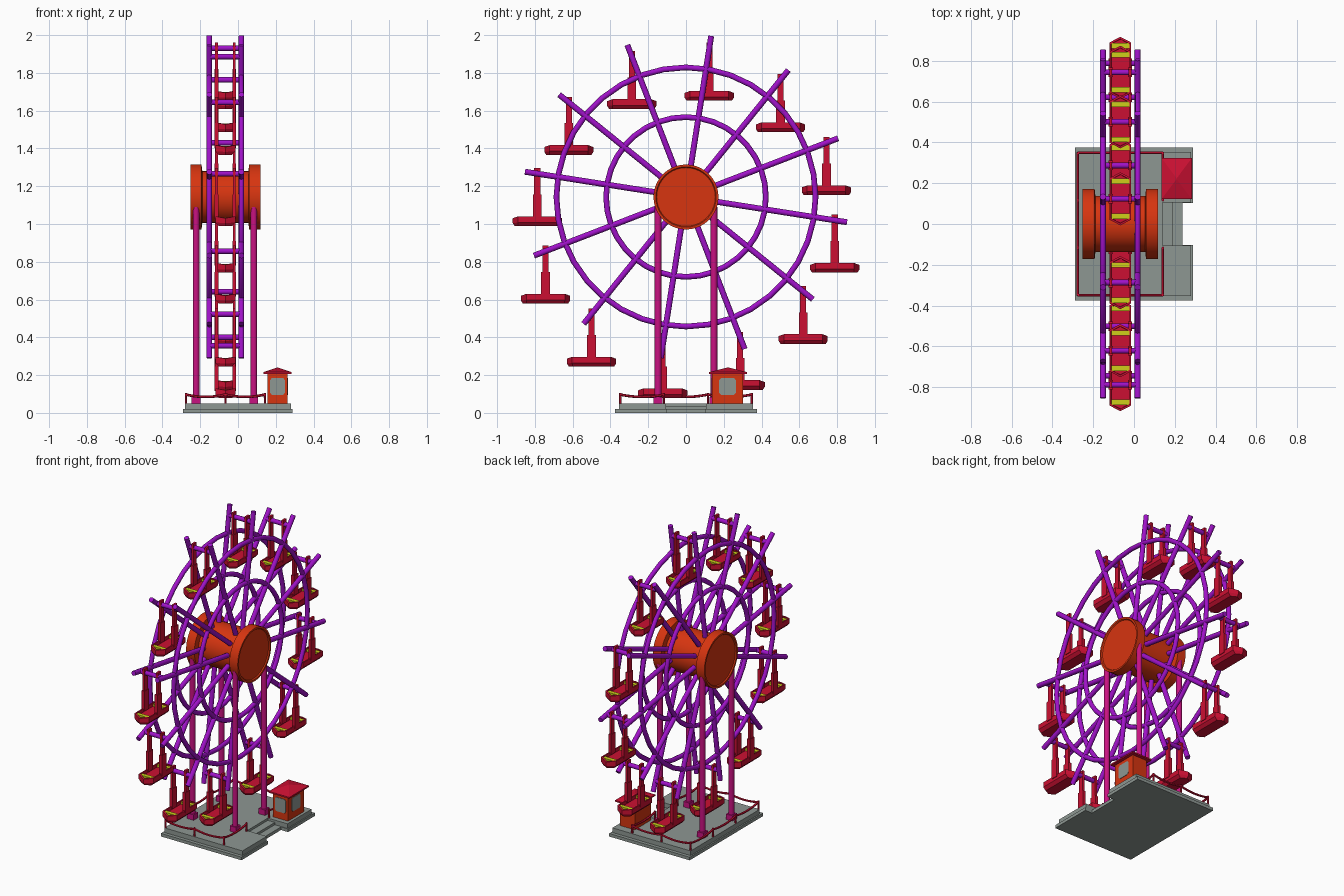
import bpy, bmesh, math
from mathutils import Vector, Matrix

if "Cube" in bpy.data.objects:
    bpy.data.objects.remove(bpy.data.objects["Cube"])


def material(name, rgb):
    m = bpy.data.materials.new(name)
    m.diffuse_color = (*rgb, 1)
    m.use_nodes = True
    m.node_tree.nodes["Principled BSDF"].inputs["Base Color"].default_value = m.diffuse_color
    return m


PURPLE = material("purple", (0.35, 0.006, 0.58))
RED = material("red", (0.60, 0.005, 0.032))
ORANGE = material("orange", (0.68, 0.035, 0.005))
MAGENTA = material("magenta", (0.58, 0.006, 0.22))
GREY = material("grey", (0.27, 0.31, 0.29))
YELLOW = material("yellow", (0.62, 0.62, 0.01))

CX, CZ = -0.067, 1.143            # wheel centre
SIDES = (CX - 0.085, CX + 0.085)  # planes of the two wheel frames
ANGLES = [math.radians(81.1 + 30 * k) for k in range(12)]


def finish(name, bm, mat, smooth=False):
    bmesh.ops.recalc_face_normals(bm, faces=bm.faces)
    me = bpy.data.meshes.new(name)
    bm.to_mesh(me)
    bm.free()
    me.materials.append(mat)
    ob = bpy.data.objects.new(name, me)
    bpy.context.collection.objects.link(ob)
    if smooth:
        bpy.ops.object.select_all(action='DESELECT')
        ob.select_set(True)
        bpy.context.view_layer.objects.active = ob
        bpy.ops.object.shade_smooth_by_angle(angle=math.radians(50))
    return ob


def add_tube(bm, a, b, r, n=10):
    a, b = Vector(a), Vector(b)
    d = b - a
    rot = d.to_track_quat('Z', 'Y').to_matrix().to_4x4()
    bmesh.ops.create_cone(bm, cap_ends=True, segments=n, radius1=r, radius2=r,
                          depth=d.length, matrix=Matrix.Translation((a + b) / 2) @ rot)


def add_box(bm, x0, x1, y0, y1, z0, z1):
    m = Matrix.Translation(((x0 + x1) / 2, (y0 + y1) / 2, (z0 + z1) / 2))
    bmesh.ops.create_cube(bm, size=1, matrix=m @ Matrix.Diagonal((x1 - x0, y1 - y0, z1 - z0, 1)))


def add_prism(bm, pts, z0, z1):
    f = bm.faces.new([bm.verts.new((x, y, z0)) for x, y in pts])
    new = bmesh.ops.extrude_face_region(bm, geom=[f])["geom"]
    bmesh.ops.translate(bm, vec=(0, 0, z1 - z0), verts=[v for v in new if isinstance(v, bmesh.types.BMVert)])


def add_loft(bm, rings, closed=False):
    """Skin between rings of points; cap the ends unless closed."""
    vs = [[bm.verts.new(p) for p in ring] for ring in rings]
    n = len(vs[0])
    pairs = list(zip(vs, vs[1:])) + ([(vs[-1], vs[0])] if closed else [])
    for a, b in pairs:
        for i in range(n):
            bm.faces.new((a[i], a[(i + 1) % n], b[(i + 1) % n], b[i]))
    if not closed:
        bm.faces.new(vs[0])
        bm.faces.new(vs[-1])


def polar(x, r, t):
    return (x, r * math.cos(t), CZ + r * math.sin(t))


# Wheel rings
for name, radius in (("outer_ring", 0.686), ("inner_ring", 0.423)):
    bm = bmesh.new()
    for sx in SIDES:
        add_loft(bm, [[polar(sx + 0.014 * math.cos(u), radius + 0.015 * math.sin(u), 2 * math.pi * k / 36)
                       for u in (2 * math.pi * j / 8 for j in range(8))] for k in range(36)], closed=True)
    finish(name, bm, PURPLE, True)

# Spokes and the crossbars that carry the gondolas
bm = bmesh.new()
for t in ANGLES:
    for sx in SIDES:
        add_tube(bm, polar(sx, 0.11, t), polar(sx, 0.863, t), 0.0155)
finish("spokes", bm, PURPLE, True)
bm = bmesh.new()
for t in ANGLES:
    add_tube(bm, polar(SIDES[0], 0.797, t), polar(SIDES[1], 0.797, t), 0.0145)
finish("crossbars", bm, PURPLE, True)

# Hub: drum and dished flanges, turned from one profile about the axle
bm = bmesh.new()
half = [(0.178, 0.155), (0.185, 0.160), (0.185, 0.172), (0.126, 0.172), (0.122, 0.137)]
profile = half + [(-x, r) for x, r in reversed(half)]
add_loft(bm, [[polar(CX + x, r, 2 * math.pi * k / 40) for k in range(40)] for x, r in profile])
finish("hub", bm, ORANGE, True)


# Gondola parts, modelled relative to the crossbar
def hexagon(w, l, z, dip=0.0):
    tip = 0.028 * w / 0.053
    return [(w, -l + tip, z), (w, l - tip, z), (0, l, z - dip),
            (-w, l - tip, z), (-w, -l + tip, z), (0, -l, z - dip)]


bm = bmesh.new()
add_loft(bm, [hexagon(0.044, 0.118, -0.246), hexagon(0.045, 0.119, -0.226, 0.008),
              hexagon(0.053, 0.130, -0.226, 0.010), hexagon(0.053, 0.130, -0.258, 0.004),
              hexagon(0.036, 0.120, -0.277)])
hull = finish("gondola_hull", bm, RED)

bm = bmesh.new()
for s in (-1, 1):
    add_box(bm, -0.044, 0.044, s * 0.086 - 0.013, s * 0.086 + 0.013, -0.248, -0.231)
seat = finish("gondola_seats", bm, YELLOW)

bm = bmesh.new()
for s in (-1, 1):
    x = s * 0.047
    add_box(bm, x - 0.007, x + 0.007, -0.016, 0.016, -0.11, 0.03)
    add_box(bm, x - 0.010, x + 0.010, -0.023, 0.023, -0.240, -0.11)
hanger = finish("gondola_hangers", bm, RED)

for i, t in enumerate(ANGLES):
    for part in (hull, seat, hanger):
        ob = part
        if i:
            ob = part.copy()
            bpy.context.collection.objects.link(ob)
        ob.location = polar(CX, 0.797, t)

# Support legs with feet
bm = bmesh.new()
feet = bmesh.new()
for x in (-0.222, 0.084):
    for y in (-0.148, 0.148):
        add_tube(bm, (x, y, 0.04), (x, y, 1.09), 0.0175, 12)
        add_box(feet, x - 0.023, x + 0.023, y - 0.023, y + 0.023, 0.045, 0.085)
finish("support_legs", bm, MAGENTA, True)
finish("leg_feet", feet, MAGENTA)


# Platform: two slabs notched for the entrance, plus a step
def notched(x0, x1, notch, y1, gap):
    return [(x0, -y1), (x1, -y1), (x1, -gap), (notch, -gap), (notch, gap), (x1, gap), (x1, y1), (x0, y1)]


bm = bmesh.new()
add_prism(bm, notched(-0.29, 0.288, 0.237, 0.376, 0.102), 0, 0.02)
add_prism(bm, notched(-0.281, 0.28, 0.14, 0.354, 0.106), 0.02, 0.05)
add_box(bm, 0.13, 0.19, -0.106, 0.106, 0.02, 0.035)
finish("platform", bm, GREY)

# Fence: thin posts with sagging rails
bm = bmesh.new()
L, R, F = -0.275, 0.142, 0.348
spans = [((L, -F), (-0.067, -F)), ((-0.067, -F), (R, -F)),
         ((L, F), (-0.067, F)), ((-0.067, F), (R, F)),
         ((L, -F), (L, -0.116)), ((L, -0.116), (L, 0.116)), ((L, 0.116), (L, F)),
         ((R, -F), (R, -0.116)), ((R, 0.116), (R, F))]
for a, b in spans:
    pts = []
    for k in range(7):
        u = k / 6
        p = Vector(a).lerp(Vector(b), u)
        pts.append((p.x, p.y, 0.097 - 0.05 * u * (1 - u)))
    for p, q in zip(pts, pts[1:]):
        add_tube(bm, p, q, 0.007, 6)
for x, y in {p for span in spans for p in span}:
    add_tube(bm, (x, y, 0.045), (x, y, 0.106), 0.006, 6)
finish("fence", bm, RED)

# Ticket booth: walls, roof and window plates
BX0, BX1, BY0, BY1 = 0.156, 0.262, 0.138, 0.302
bm = bmesh.new()
add_box(bm, BX0, BX1, BY0, BY1, 0.05, 0.21)
finish("booth_walls", bm, ORANGE)

bm = bmesh.new()


def rect(x0, x1, y0, y1, z):
    return [(x0, y0, z), (x1, y0, z), (x1, y1, z), (x0, y1, z)]


add_loft(bm, [rect(0.135, 0.283, 0.122, 0.323, 0.207), rect(0.135, 0.283, 0.122, 0.323, 0.216),
              rect(0.207, 0.211, 0.218, 0.226, 0.240)])
finish("booth_roof", bm, RED)

octagon = [(s * a, b) for s, a, b in ((-1, 0.044, -0.034), (-1, 0.034, -0.045), (1, 0.034, -0.045),
           (1, 0.044, -0.034), (1, 0.044, 0.034), (1, 0.034, 0.045), (-1, 0.034, 0.045), (-1, 0.044, 0.034))]
bm = bmesh.new()
add_loft(bm, [[(x, 0.22 + a, 0.14 + b) for a, b in octagon] for x in (BX1 - 0.002, BX1 + 0.003)])
add_loft(bm, [[(0.209 + a * 0.88, y, 0.14 + b) for a, b in octagon] for y in (BY0 + 0.002, BY0 - 0.003)])
finish("booth_windows", bm, GREY)
